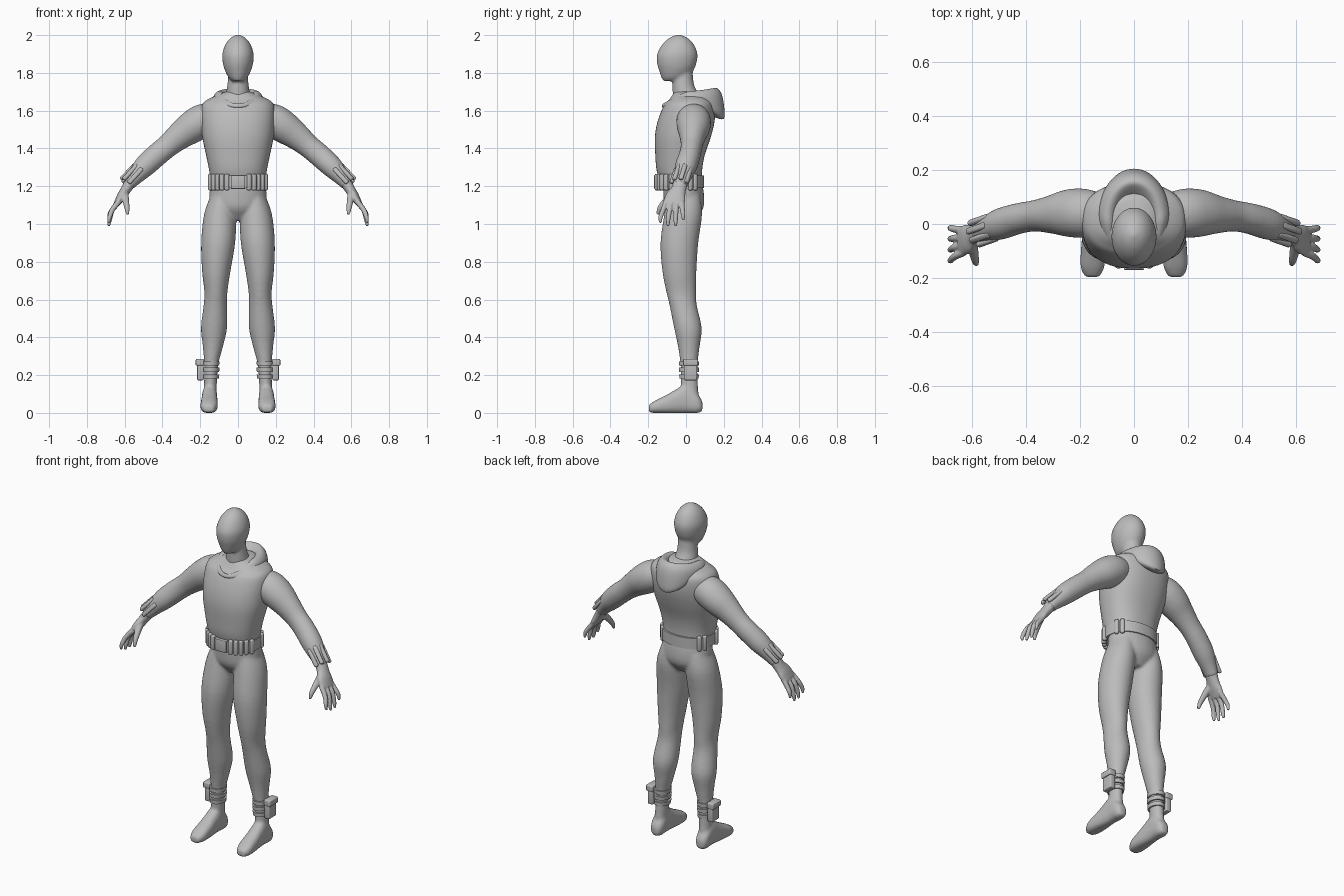
import bpy, bmesh, math
from mathutils import Vector, Matrix

if "Cube" in bpy.data.objects:
    bpy.data.objects.remove(bpy.data.objects["Cube"])

grey = bpy.data.materials.new("plain grey")
grey.use_nodes = True
COLOR = (0.5, 0.5, 0.5, 1)
grey.diffuse_color = COLOR
grey.node_tree.nodes["Principled BSDF"].inputs["Base Color"].default_value = COLOR

X, Y, Z = Vector((1, 0, 0)), Vector((0, 1, 0)), Vector((0, 0, 1))


def spline(rows, steps):
    """Catmull-Rom through rows of numbers."""
    out = []
    for i in range(len(rows) - 1):
        quad = [rows[max(i - 1, 0)], rows[i], rows[i + 1], rows[min(i + 2, len(rows) - 1)]]
        for k in range(steps):
            t = k / steps
            out.append([b + t / 2 * (c - a + t * (2*a - 5*b + 4*c - d + t * (3*(b - c) + d - a)))
                        for a, b, c, d in zip(*quad)])
    return out + [list(rows[-1])]


def skin(bm, rings, cap=True):
    loops = [[bm.verts.new(p) for p in ring] for ring in rings]
    n = len(loops[0])
    for a, b in zip(loops, loops[1:]):
        for i in range(n):
            bm.faces.new((a[i], a[(i + 1) % n], b[(i + 1) % n], b[i]))
    if cap:
        bm.faces.new(loops[0])
        bm.faces.new(loops[-1])


def loft(bm, rows, axes=None, n=2, sides=32, steps=4):
    """Rings (x, y, z, radius_u, radius_v); without axes they follow the path."""
    rows = spline(rows, steps)
    rings = []
    for i, (x, y, z, ru, rv) in enumerate(rows):
        if axes:
            u, v = axes
        else:
            t = Vector(rows[min(i + 1, len(rows) - 1)][:3]) - Vector(rows[max(i - 1, 0)][:3])
            t.normalize()
            u = (Y - t * t.y).normalized()
            v = t.cross(u)
        ring = []
        for k in range(sides):
            c, s = math.cos(math.tau * k / sides), math.sin(math.tau * k / sides)
            c, s = (math.copysign(abs(w) ** (2 / n), w) for w in (c, s))
            ring.append(Vector((x, y, z)) + u * ru * c + v * rv * s)
        rings.append(ring)
    skin(bm, rings)


def block(bm, loc, size, rot=Matrix(), bevel=0.006):
    new = bmesh.ops.create_cube(bm, size=1, matrix=Matrix.Translation(loc) @ rot @ Matrix.Diagonal((*size, 1)))
    edges = list({e for v in new["verts"] for e in v.link_edges})
    bmesh.ops.bevel(bm, geom=edges, offset=bevel, segments=3, profile=0.5, affect='EDGES')


def mirror(bm):
    copy = bmesh.ops.duplicate(bm, geom=bm.verts[:] + bm.edges[:] + bm.faces[:])
    for v in copy["geom"]:
        if isinstance(v, bmesh.types.BMVert):
            v.co.x *= -1


def finish(name, bm, voxel=0, angle=50):
    bmesh.ops.recalc_face_normals(bm, faces=bm.faces)
    me = bpy.data.meshes.new(name)
    bm.to_mesh(me)
    bm.free()
    me.materials.append(grey)
    ob = bpy.data.objects.new(name, me)
    bpy.context.collection.objects.link(ob)
    bpy.ops.object.select_all(action='DESELECT')
    ob.select_set(True)
    bpy.context.view_layer.objects.active = ob
    if voxel:
        mod = ob.modifiers.new("fuse", 'REMESH')
        mod.mode, mod.voxel_size, mod.use_smooth_shade = 'VOXEL', voxel, True
        mod = ob.modifiers.new("soften", 'SMOOTH')
        mod.factor, mod.iterations = 0.5, 6
    else:
        bpy.ops.object.shade_smooth_by_angle(angle=math.radians(angle))
    return ob


# Body: limbs on one side, mirrored, then pelvis, neck and head
bm = bmesh.new()
loft(bm, [(.085, -.01, 1.15, .085, .06), (.095, -.015, 1.05, .1, .085), (.105, -.035, .9, .1, .09),
          (.115, -.035, .75, .09, .075), (.117, -.025, .64, .079, .061), (.12, -.015, .57, .072, .062),
          (.127, .01, .45, .073, .069), (.133, .015, .35, .057, .053), (.142, .016, .25, .045, .037),
          (.147, .02, .12, .045, .034), (.15, .03, .03, .045, .038)], (Y, X))
loft(bm, [(.15, .087, .035, .022, .025), (.15, .06, .05, .038, .052), (.15, 0, .075, .04, .076),
          (.151, -.05, .062, .042, .064), (.152, -.1, .047, .045, .05), (.154, -.16, .033, .044, .034),
          (.155, -.197, .022, .026, .02)], (X, Z), n=2.5)
loft(bm, [(.1, .035, 1.57, .07, .065), (.18, .04, 1.55, .09, .088), (.245, .04, 1.512, .088, .086),
          (.31, .035, 1.465, .07, .073), (.37, .03, 1.415, .058, .062), (.43, .02, 1.365, .057, .061),
          (.495, 0, 1.305, .058, .058), (.55, -.02, 1.245, .046, .043), (.58, -.032, 1.205, .04, .032)])
for v in bm.verts:
    v.co.z = max(v.co.z, 0)
mirror(bm)
loft(bm, [(0, -.02, 1.25, .1, .14), (0, -.012, 1.15, .108, .152), (0, -.01, 1.08, .1, .14),
          (0, -.01, 1.02, .055, .07)], (Y, X))
loft(bm, [(0, .01, 1.62, .08, .08), (0, .0, 1.68, .07, .066), (0, -.015, 1.74, .057, .056),
          (0, -.015, 1.82, .05, .05)], (Y, X))
loft(bm, [(0, -.075, 1.757, .045, .03), (0, -.06, 1.775, .07, .05), (0, -.052, 1.81, .09, .068),
          (0, -.049, 1.85, .104, .08), (0, -.046, 1.9, .107, .083), (0, -.042, 1.95, .084, .067),
          (0, -.04, 1.985, .048, .04), (0, -.04, 2.003, .008, .007)], (Y, X))
finish("body", bm, voxel=0.008)

# Hands: palm, four fingers and thumb
bm = bmesh.new()
loft(bm, [(.57, -.028, 1.22, .038, .031), (.595, -.04, 1.18, .04, .027), (.618, -.055, 1.145, .054, .024),
          (.643, -.065, 1.105, .055, .016)])
for y0, y1, tip in ((-.106, -.135, 1.005), (-.078, -.095, .988), (-.05, -.055, .988), (-.022, -.015, 1.02)):
    loft(bm, [(.63, y0, 1.12, .014, .015), (.665, (y0 + y1) / 2, 1.075, .0135, .014),
              (.68, y1, tip + .03, .012, .012), (.684, y1, tip, .007, .007)], sides=12)
loft(bm, [(.6, -.065, 1.165, .022, .02), (.594, -.105, 1.125, .018, .018), (.588, -.138, 1.085, .014, .014),
          (.584, -.15, 1.05, .008, .008)], sides=12)
mirror(bm)
finish("hands", bm, voxel=0.0045)

# Sleeveless top
bm = bmesh.new()
profile = [(1.2, -.13, .085, .143), (1.28, -.155, .085, .152), (1.36, -.162, .098, .168), (1.45, -.165, .128, .187),
           (1.52, -.156, .147, .194), (1.58, -.138, .154, .196), (1.63, -.115, .15, .19), (1.657, -.09, .135, .165),
           (1.685, -.07, .115, .105), (1.702, -.06, .09, .06)]
loft(bm, [(0, (f + b) / 2, z, (b - f) / 2, rx) for z, f, b, rx in profile], (Y, X), n=2.3, sides=64)
finish("vest", bm)

# Folded hood: rings of front y, back y, half width, front / side / back height
bm = bmesh.new()
rows = spline([(-.07, .07, .055, 1.61, 1.65, 1.64), (-.105, .13, .08, 1.63, 1.695, 1.705),
               (-.118, .16, .105, 1.638, 1.702, 1.72), (-.125, .188, .125, 1.632, 1.685, 1.69),
               (-.128, .202, .13, 1.622, 1.665, 1.62), (-.122, .2, .122, 1.615, 1.65, 1.557),
               (-.1, .15, .1, 1.61, 1.635, 1.565)], 4)
rings = []
for yf, yb, rx, zf, zs, zb in rows:
    ring = []
    for k in range(64):
        c, s = math.cos(math.tau * k / 64), math.sin(math.tau * k / 64)
        end = zf if c > 0 else zb
        ring.append((rx * s, (yf + yb) / 2 - (yb - yf) / 2 * c, zs + (end - zs) * abs(c) ** 1.4))
    rings.append(ring)
skin(bm, rings, cap=False)
finish("hood", bm)

# Belt with buckle and pouches
BELT_Y, BELT_RY, BELT_RX = -.032, .128, .153
bm = bmesh.new()
loft(bm, [(0, BELT_Y, 1.19, BELT_RY, BELT_RX), (0, BELT_Y, 1.256, BELT_RY, BELT_RX)], (Y, X), n=2.2, sides=64, steps=1)
finish("belt", bm)

bm = bmesh.new()
block(bm, (0, -.16, 1.222), (.076, .02, .072), bevel=.004)
finish("buckle", bm)

bm = bmesh.new()
for deg in (22, 33, 44, 56, 70, 115, 128):
    a = math.radians(deg)
    spot = (BELT_RX * math.sin(a) * 1.01, BELT_Y - BELT_RY * math.cos(a) * 1.01, 1.222)
    block(bm, spot, (.024, .026, .088), Matrix.Rotation(a, 4, 'Z'), .008)
mirror(bm)
finish("belt_pouches", bm)

# Forearm bars around the wrist
bm = bmesh.new()
along = Vector((.085, -.03, -.092)).normalized()
side = (Y - along * along.y).normalized()
out = side.cross(along)
if out.z < 0:
    out = -out
for deg in (50, 5, -40, -85):
    a = math.radians(deg)
    normal = out * math.cos(a) + side * math.sin(a)
    rot = Matrix((along.cross(normal), normal, along)).transposed()
    rot = Matrix((normal.cross(along), normal, along)).transposed().to_4x4()
    block(bm, Vector((.548, -.02, 1.245)) + normal * .047, (.024, .02, .11), rot, .008)
mirror(bm)
finish("wrist_bars", bm)

# Ankle straps and outer ankle pouches
bm = bmesh.new()
for z, grow in ((.192, .006), (.228, .008), (.262, .008)):
    loft(bm, [(.144, .016, z - .011, .045 + grow, .036 + grow), (.143, .016, z + .011, .046 + grow, .038 + grow)],
         (Y, X), steps=1)
mirror(bm)
finish("ankle_straps", bm)

bm = bmesh.new()
block(bm, (.199, .024, .225), (.034, .07, .105))
block(bm, (.202, .024, .268), (.044, .078, .036))
mirror(bm)
finish("ankle_pouches", bm)
